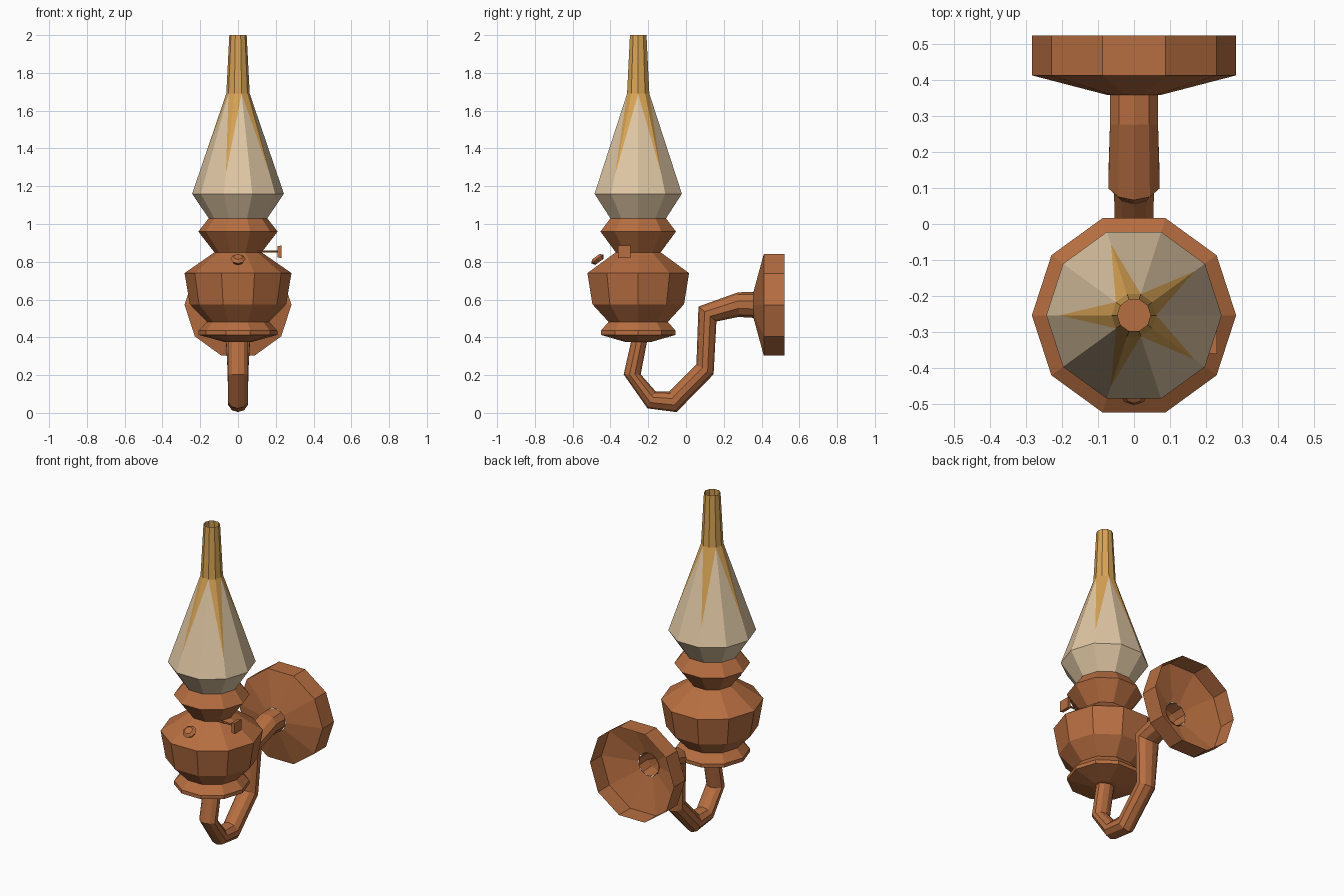
import bpy, bmesh
from math import cos, sin, pi
from mathutils import Vector, Matrix

if "Cube" in bpy.data.objects:
    bpy.data.objects.remove(bpy.data.objects["Cube"])

N = 10          # sides of every turned part
AXIS_Y = -0.253  # lamp axis


def mat(name, col):
    m = bpy.data.materials.new(name)
    m.diffuse_color = (*col, 1)
    m.use_nodes = True
    m.node_tree.nodes["Principled BSDF"].inputs["Base Color"].default_value = m.diffuse_color
    return m


copper = mat("copper", (0.47, 0.155, 0.052))
cream = mat("cream_glass", (0.74, 0.57, 0.37))
amber = mat("amber_glass", (0.69, 0.37, 0.09))


def make(name, verts, faces, mats, idx=None):
    me = bpy.data.meshes.new(name)
    me.from_pydata(verts, [], faces)
    for m in mats:
        me.materials.append(m)
    if idx:
        for p, i in zip(me.polygons, idx):
            p.material_index = i
    bm = bmesh.new()
    bm.from_mesh(me)
    bmesh.ops.recalc_face_normals(bm, faces=bm.faces)
    bm.to_mesh(me)
    bm.free()
    ob = bpy.data.objects.new(name, me)
    bpy.context.collection.objects.link(ob)
    return ob


def loft(name, rings, caps=(False, False)):
    """Skin a list of equal-sized vertex rings."""
    n = len(rings[0])
    faces = [(i * n + k, i * n + (k + 1) % n, (i + 1) * n + (k + 1) % n, (i + 1) * n + k)
             for i in range(len(rings) - 1) for k in range(n)]
    if caps[0]:
        faces.append(tuple(range(n)))
    if caps[1]:
        faces.append(tuple(range((len(rings) - 1) * n, len(rings) * n)))
    return make(name, [v for r in rings for v in r], faces, [copper])


def ring(r, h, n=N):
    return [Vector((r * cos(2 * pi * k / n), r * sin(2 * pi * k / n), h)) for k in range(n)]


# turned lamp body with base flange, bowl, waist and collar
body = [(0.07, 0.375), (0.208, 0.413), (0.208, 0.435), (0.165, 0.482), (0.255, 0.575),
        (0.283, 0.74), (0.125, 0.85), (0.21, 0.96), (0.155, 1.03)]
loft("lamp_body", [ring(r, z) for r, z in body], (True, True)).location.y = AXIS_Y

# glass shade: cream bulb, amber chimney, amber star points running down every second edge
prof = [(0.155, 1.03), (0.243, 1.16), (0.062, 1.69), (0.046, 2.0)]
verts = [v for r, z in prof for v in ring(r, z)]
tip = {}
for k in range(1, N, 2):
    tip[k] = len(verts)
    verts.append(verts[N + k].lerp(verts[2 * N + k], 0.2))
faces, idx = [], []
for k in range(N):
    j = (k + 1) % N
    faces.append((k, j, N + j, N + k))
    idx.append(0)
    t = tip[k] if k in tip else tip[j]
    faces.append((2 * N + k, 2 * N + j, t))
    idx.append(1)
    if k in tip:
        faces.append((N + k, N + j, 2 * N + j, t))
    else:
        faces.append((N + k, N + j, t, 2 * N + k))
    idx.append(0)
    faces.append((2 * N + k, 2 * N + j, 3 * N + j, 3 * N + k))
    idx.append(1)
make("glass_shade", verts, faces, [cream, amber], idx).location.y = AXIS_Y

# hollow wall plate, turned around the y axis and open at the back
plate = [(0.283, 0.522), (0.283, 0.412), (0.072, 0.357)]
loft("wall_plate", [[Vector((v.x, v.z, 0.572 + v.y)) for v in ring(r, y)] for r, y in plate])

# curved arm: outer and inner side points (y, z) plus half width in x
arm = [((-0.288, 0.39), (-0.204, 0.39), 0.055), ((-0.33, 0.204), (-0.24, 0.204), 0.055),
       ((-0.204, 0.024), (-0.161, 0.114), 0.055), ((-0.05, 0.004), (-0.087, 0.114), 0.055),
       ((0.146, 0.204), (0.055, 0.257), 0.058), ((0.161, 0.484), (0.066, 0.563), 0.075),
       ((0.278, 0.508), (0.275, 0.638), 0.07), ((0.36, 0.503), (0.36, 0.641), 0.07)]
rings = []
for o, i, w in arm:
    o, i = Vector((0, *o)), Vector((0, *i))
    c, d = (o + i) / 2, (o - i) / 2
    rings.append([c + d * cos(2 * pi * k / N) + Vector((w * sin(2 * pi * k / N), 0, 0))
                  for k in range(N)])
loft("arm", rings)

# small filler cap lying on the front slope of the bowl
cap = loft("filler_cap", [ring(0.028, -0.015, 8), ring(0.04, 0.004, 8), ring(0.024, 0.018, 8)],
           (True, True))
normal = Vector((0, -0.585, 0.81))
cap.matrix_world = (Matrix.Translation((0, -0.467, 0.812))
                    @ normal.to_track_quat('Z', 'Y').to_matrix().to_4x4())

# wick key: thin rod with a square wing on the right side
KEY_Y = -0.328
loft("wick_rod", [[Vector((x, KEY_Y + v.x, 0.855 + v.y)) for v in ring(0.006, 0, 6)]
                  for x in (0.08, 0.215)], (True, True))


def square(x, h):
    return [Vector((x, KEY_Y + a * h, 0.853 + b * h))
            for a, b in ((-1, -1), (1, -1), (1, 1), (-1, 1))]


loft("wick_key", [square(0.208, 0.03), square(0.23, 0.033)], (True, True))
